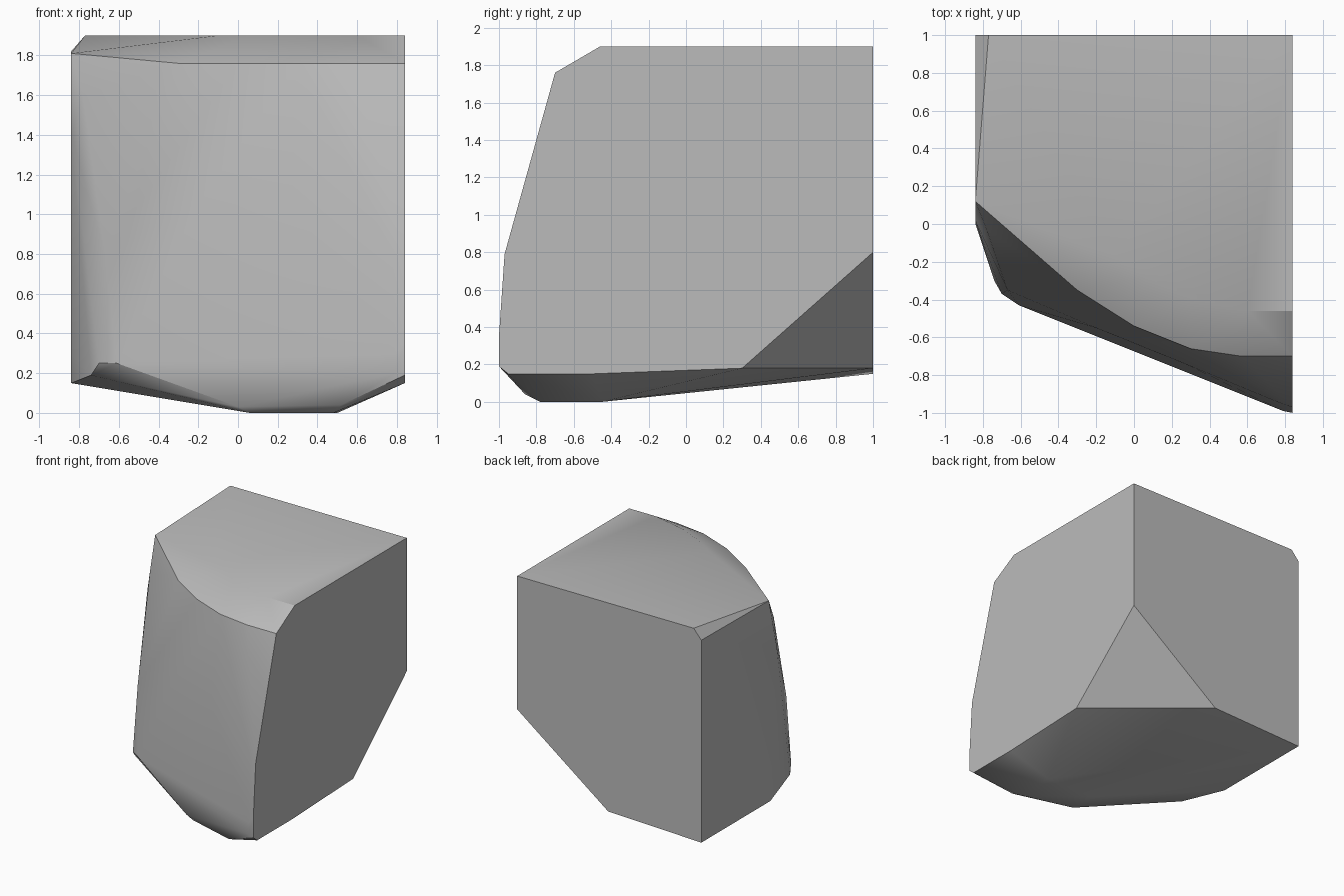
import bpy
import bmesh
import math

if "Cube" in bpy.data.objects:
    bpy.data.objects.remove(bpy.data.objects["Cube"], do_unlink=True)

HALF_WIDTH = 0.84
BACK = 1.0
TOP = 1.9


def make_material(name, colour):
    material = bpy.data.materials.new(name)
    material.use_nodes = True
    material.diffuse_color = colour
    material.node_tree.nodes["Principled BSDF"].inputs["Base Color"].default_value = colour
    return material


def hull_object(name, points, material, smooth_angle):
    """Wrap the points in a closed stone surface and merge coplanar triangles."""
    bm = bmesh.new()
    for point in points:
        bm.verts.new(point)
    result = bmesh.ops.convex_hull(bm, input=bm.verts[:])
    loose = [item for item in result["geom_interior"] if isinstance(item, bmesh.types.BMVert)]
    bmesh.ops.delete(bm, geom=loose, context="VERTS")
    bmesh.ops.dissolve_limit(bm, angle_limit=math.radians(0.5),
                             verts=bm.verts[:], edges=bm.edges[:])
    bmesh.ops.recalc_face_normals(bm, faces=bm.faces[:])
    mesh = bpy.data.meshes.new(name)
    bm.to_mesh(mesh)
    bm.free()
    mesh.materials.append(material)
    stone = bpy.data.objects.new(name, mesh)
    bpy.context.collection.objects.link(stone)
    bpy.ops.object.select_all(action="DESELECT")
    stone.select_set(True)
    bpy.context.view_layer.objects.active = stone
    bpy.ops.object.shade_smooth_by_angle(angle=smooth_angle)
    return stone


# Flat left side, as (y, z)
left_profile = [(BACK, TOP), (-0.46, TOP), (-0.7, 1.76), (-0.97, 0.79), (-1, 0.35),
                (-1, 0.19), (-0.95, 0.15), (-0.5, 0.15), (0.3, 0.18), (BACK, 0.8)]

# Flat right side, as (y, z)
right_profile = [(BACK, 1.82), (0.12, 1.81), (0.02, 1.4), (0, 0.3),
                 (0.1, 0.15), (BACK, 0.15)]

# Flat back: top corner chamfer and lower corner cut, as (x, z)
back_profile = [(-0.77, TOP), (0.01, 0.18)]

# Rounded brow: upper rim on the top plane and lower rim, as (x, y)
upper_rim = [(-0.1, -0.17), (0.06, -0.28), (0.3, -0.39), (0.6, -0.46)]
lower_rim = [(-0.3, -0.35), (0, -0.54), (0.3, -0.66), (0.57, -0.7)]

# Bulging front face and its rounded right corner
front_face = [(-0.78, -0.03, 1.6), (-0.67, -0.35, 0.8), (-0.2, -0.55, 1.05),
              (0.27, -0.74, 1.05), (0.78, -0.95, 0.8), (0.79, -0.99, 0.3),
              (0.79, -0.99, 0.2), (-0.74, -0.3, 0.19), (-0.7, -0.37, 0.25),
              (-0.61, -0.43, 0.25)]

# Shallow rounded underside
underside = [(0, -0.67, 0.03), (0.52, -0.86, 0.04), (0.06, -0.67, 0),
             (0.48, -0.78, 0), (0.06, -0.45, 0), (0.5, -0.45, 0)]

points = [(HALF_WIDTH, y, z) for y, z in left_profile]
points += [(-HALF_WIDTH, y, z) for y, z in right_profile]
points += [(x, BACK, z) for x, z in back_profile]
points += [(x, y, TOP) for x, y in upper_rim]
points += [(x, y, 1.76) for x, y in lower_rim]
points += front_face + underside

grey_stone = make_material("grey stone", (0.5, 0.5, 0.5, 1))
hull_object("rock_chunk", points, grey_stone, math.radians(30))
